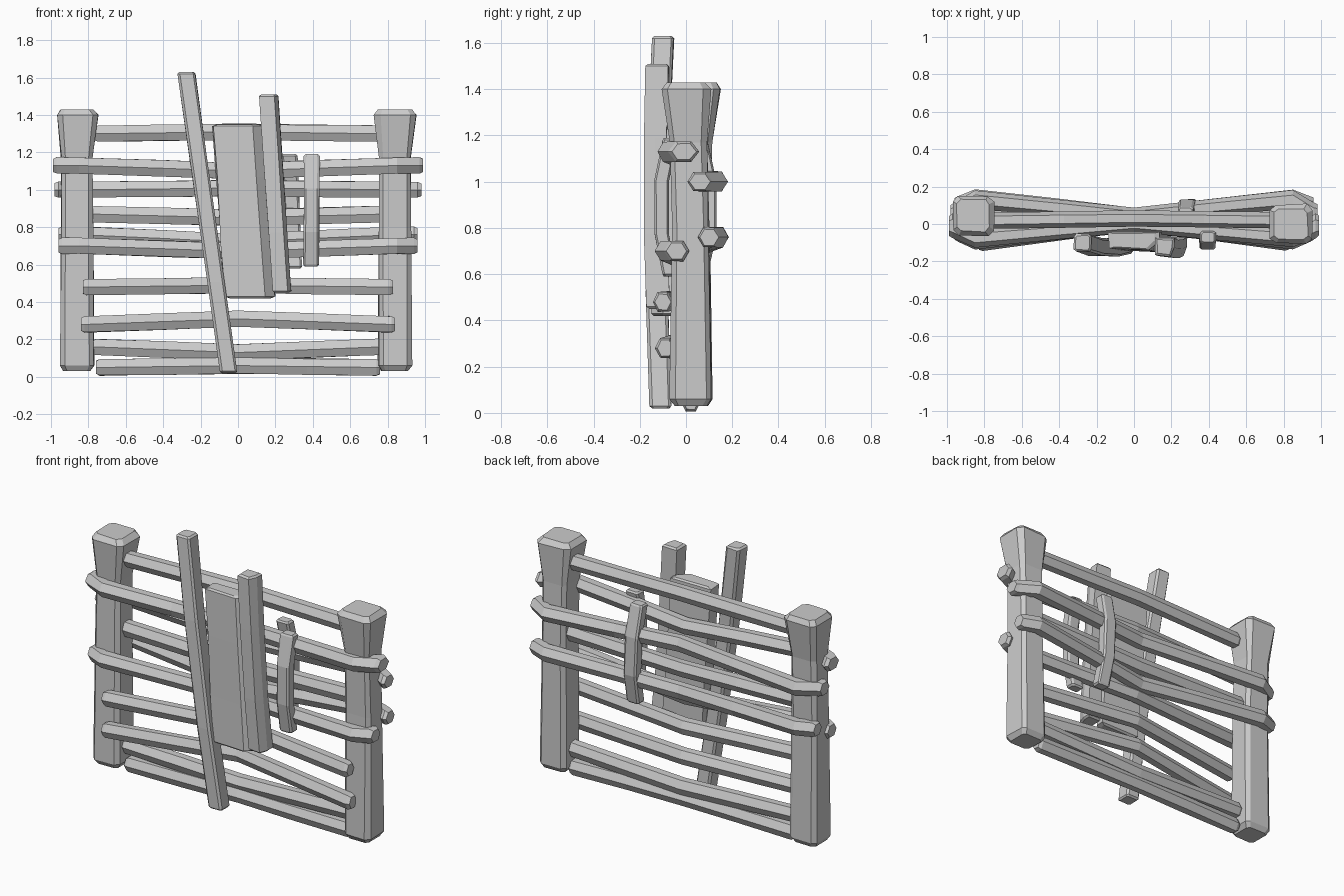
import bpy, bmesh, math, random
from mathutils import Vector

random.seed(4)
cube = bpy.data.objects.get("Cube")
if cube:
    bpy.data.objects.remove(cube, do_unlink=True)

wood = bpy.data.materials.new("grey wood")
wood.use_nodes = True
grey = (0.6, 0.6, 0.6, 1)
wood.diffuse_color = grey
wood.node_tree.nodes["Principled BSDF"].inputs["Base Color"].default_value = grey


def outline_from_angles(angles, radius):
    """Cross-section points, in units of half width and half depth."""
    return [(radius * math.cos(angle), radius * math.sin(angle)) for angle in angles]


def bevelled_corners(bevel):
    """Pairs of angles either side of the four corners of a square."""
    corners = [math.pi / 4 + quarter * math.pi / 2 for quarter in range(4)]
    return [corner + side for corner in corners for side in (-bevel, bevel)]


# Outlines: six-sided rails, bevelled square timbers, boards with one front edge cut away
HEXAGON = outline_from_angles([side * math.pi / 3 for side in range(6)], 1.1)
SQUARE = outline_from_angles(bevelled_corners(0.15), 1.3)
BOARD = [(1, 1), (-1, 1), (-1, -0.8), (0.6, -1), (1, 0)]


def make_timber(name, axis, sections, outline, tip):
    """Hewn timber through (centre, half width, half depth) sections along an axis."""
    along = Vector(axis)
    across = Vector((0, 1, 0)) if along.x else Vector((1, 0, 0))
    upward = Vector((0, 0, 1)) if along.x else Vector((0, 1, 0))

    def chamfered_end(section, direction):
        centre, width, depth = section
        return centre + along * tip * direction, width * 0.8, depth * 0.8

    rows = [chamfered_end(sections[0], -1), *sections, chamfered_end(sections[-1], 1)]
    bm = bmesh.new()
    rings = []
    for centre, width, depth in rows:
        ring = []
        for u, v in outline:
            u *= width * random.uniform(0.95, 1.05)
            v *= depth * random.uniform(0.95, 1.05)
            ring.append(bm.verts.new(centre + across * u + upward * v))
        rings.append(ring)
    count = len(outline)
    for lower, upper in zip(rings, rings[1:]):
        for index in range(count):
            following = (index + 1) % count
            bm.faces.new((lower[index], lower[following], upper[following], upper[index]))
    bm.faces.new(rings[0])
    bm.faces.new(rings[-1])
    bmesh.ops.recalc_face_normals(bm, faces=bm.faces)
    mesh = bpy.data.meshes.new(name)
    bm.to_mesh(mesh)
    bm.free()
    mesh.materials.append(wood)
    bpy.context.collection.objects.link(bpy.data.objects.new(name, mesh))


def make_rail(name, half_length, end, middle, post_y=None, end_width=0.04):
    """Rail mirrored about its middle; with post_y it bends around the posts.
    End and middle are (y, z) pairs."""
    end, middle = Vector(end), Vector(middle)
    thick = 0.045
    stations = [(0, middle, 0.04)]
    if post_y is None:
        stations.append((half_length / 2, (end + middle) / 2, 0.04))
    else:
        at_post = Vector((post_y, end.y))
        stations.append((0.4, (at_post + middle) / 2, 0.04))
        stations.append((0.85, at_post, 0.045))
    stations.append((half_length, end, end_width))
    right = [(-x, point, width) for x, point, width in reversed(stations[1:])]
    sections = [(Vector((x, *point)), width, thick) for x, point, width in right + stations]
    make_timber(name, (1, 0, 0), sections, HEXAGON, tip=0.02)


def make_board(name, bottom, top, bow, width, depth, outline):
    """Upright board between two points, with its middle bowed along y."""
    bottom, top = Vector(bottom), Vector(top)
    sections = []
    for share, bend in ((0, 0), (0.3, bow), (0.7, bow), (1, 0)):
        centre = bottom.lerp(top, share) + Vector((0, bend, 0))
        sections.append((centre, width, depth))
    make_timber(name, (0, 0, 1), sections, outline, tip=0.01)


def make_post(name, x, foot_y, head_y):
    """Post with a narrow waist and a flared head."""
    neck_y = (foot_y + head_y) / 2
    sections = [
        (Vector((x, foot_y, 0.06)), 0.085, 0.085),
        (Vector((x, foot_y, 0.8)), 0.08, 0.075),
        (Vector((x, neck_y, 1.17)), 0.08, 0.075),
        (Vector((x, head_y, 1.4)), 0.105, 0.1),
    ]
    make_timber(name, (0, 0, 1), sections, SQUARE, tip=0.03)


# Posts
make_post("right_post", x=-0.86, foot_y=0.025, head_y=0.045)
make_post("left_post", x=0.84, foot_y=0.02, head_y=0)

# Rails set between the posts
make_rail("top_rail", half_length=0.75, end=(0.02, 1.3), middle=(0.03, 1.31))
make_rail("middle_rail", half_length=0.77, end=(0.03, 0.87), middle=(0.03, 0.85))
make_rail("low_rail", half_length=0.76, end=(0.02, 0.16), middle=(0.03, 0.13))
make_rail("bottom_rail", half_length=0.74, end=(0.02, 0.05), middle=(0.02, 0.06))

# Rails nailed across the front of the posts
make_rail("front_low_rail", half_length=0.81, end=(-0.1, 0.48), middle=(0.01, 0.49))
make_rail("front_lower_rail", half_length=0.82, end=(-0.09, 0.28), middle=(0.02, 0.31))

# Rails that bend around the outside of the posts
make_rail("front_upper_rail", half_length=0.97, end=(-0.01, 1.13), middle=(0, 1.1),
          post_y=-0.075, end_width=0.06)
make_rail("front_middle_rail", half_length=0.94, end=(-0.04, 0.7), middle=(0, 0.67),
          post_y=-0.085, end_width=0.05)
make_rail("back_upper_rail", half_length=0.96, end=(0.06, 1), middle=(0.045, 1.01),
          post_y=0.13, end_width=0.05)
make_rail("back_middle_rail", half_length=0.94, end=(0.1, 0.76), middle=(0.045, 0.72),
          post_y=0.135, end_width=0.045)

# Boards leaning on the front
make_board("long_board", bottom=(-0.05, -0.11, 0.03), top=(-0.275, -0.1, 1.62), bow=-0.02,
           width=0.045, depth=0.045, outline=SQUARE)
make_board("wide_board", bottom=(0.065, -0.1, 0.43), top=(0, -0.09, 1.34), bow=0,
           width=0.135, depth=0.05, outline=BOARD)
make_board("short_board", bottom=(0.235, -0.12, 0.46), top=(0.165, -0.125, 1.5), bow=-0.01,
           width=0.05, depth=0.05, outline=BOARD)

# Short bowed straps tying the rails
make_board("front_strap", bottom=(0.39, -0.07, 0.6), top=(0.395, -0.07, 1.18), bow=-0.035,
           width=0.04, depth=0.03, outline=SQUARE)
make_board("back_strap", bottom=(0.3, 0.06, 0.59), top=(0.275, 0.06, 1.18), bow=0.04,
           width=0.04, depth=0.03, outline=SQUARE)
